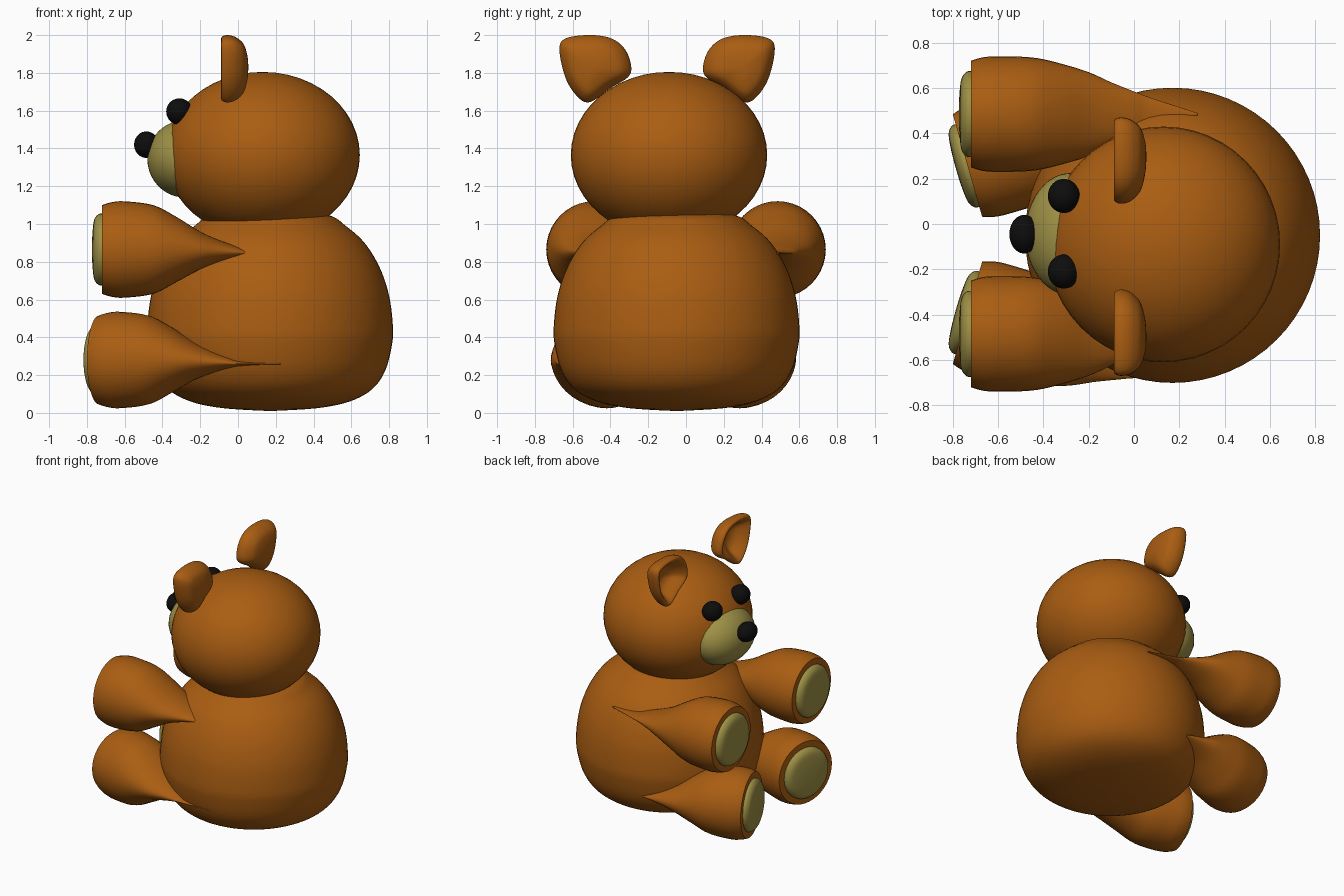
import bpy
import math
from mathutils import Vector, Matrix

old = bpy.data.objects.get("Cube")
if old:
    bpy.data.objects.remove(old, do_unlink=True)


def material(name, rgb):
    m = bpy.data.materials.new(name)
    m.use_nodes = True
    m.diffuse_color = (*rgb, 1)
    bsdf = m.node_tree.nodes["Principled BSDF"]
    bsdf.inputs["Base Color"].default_value = (*rgb, 1)
    bsdf.inputs["Roughness"].default_value = 0.6
    return m


BROWN = material("brown fur", (0.40, 0.11, 0.006))
BEIGE = material("beige pad", (0.34, 0.28, 0.06))
BLACK = material("black", (0.004, 0.004, 0.004))


def smooth_path(points, steps=5, closed=False):
    """Catmull-Rom curve through the points."""
    pts = [Vector(p) for p in points]
    n = len(pts)
    pick = (lambda i: pts[i % n]) if closed else (lambda i: pts[min(max(i, 0), n - 1)])
    out = []
    for i in range(n if closed else n - 1):
        a, b, c, d = (pick(i + k) for k in (-1, 0, 1, 2))
        for s in range(steps):
            t = s / steps
            out.append(b + (c - a) * t / 2 + (a - b * 2.5 + c * 2 - d / 2) * t * t
                       + (b * 3 - a - c * 3 + d) * t ** 3 / 2)
    return out if closed else out + [pts[-1]]


def finish(obj, mat, angle=50):
    obj.data.materials.append(mat)
    bpy.ops.object.select_all(action="DESELECT")
    obj.select_set(True)
    bpy.context.view_layer.objects.active = obj
    bpy.ops.object.shade_smooth_by_angle(angle=math.radians(angle))
    return obj


def loft(name, rings, mat, matrix=Matrix()):
    """Skin a list of equal rings and cap both ends."""
    n = len(rings[0])
    verts = [matrix @ Vector(p) for ring in rings for p in ring]
    faces = [(r * n + i, r * n + (i + 1) % n, (r + 1) * n + (i + 1) % n, (r + 1) * n + i)
             for r in range(len(rings) - 1) for i in range(n)]
    faces += [tuple(reversed(range(n))), tuple(range(len(verts) - n, len(verts)))]
    mesh = bpy.data.meshes.new(name)
    mesh.from_pydata(verts, [], faces)
    obj = bpy.data.objects.new(name, mesh)
    bpy.context.collection.objects.link(obj)
    bpy.context.view_layer.objects.active = obj
    obj.select_set(True)
    bpy.ops.object.mode_set(mode="EDIT")
    bpy.ops.mesh.select_all(action="SELECT")
    bpy.ops.mesh.normals_make_consistent(inside=False)
    bpy.ops.object.mode_set(mode="OBJECT")
    obj.select_set(False)
    return finish(obj, mat)


def circle(count=40):
    return [(math.cos(a), math.sin(a)) for a in (math.tau * i / count for i in range(count))]


def ball(name, centre, radii, mat):
    bpy.ops.mesh.primitive_uv_sphere_add(segments=48, ring_count=24, location=centre)
    obj = bpy.context.object
    obj.name = name
    obj.scale = radii
    bpy.ops.object.transform_apply(location=False, rotation=False, scale=True)
    return finish(obj, mat)


# Body: round profile of (radius, height)
profile = smooth_path([(0.01, 0.01), (0.25, 0.025), (0.42, 0.06), (0.54, 0.125), (0.61, 0.225),
                       (0.645, 0.36), (0.65, 0.46), (0.63, 0.62), (0.58, 0.77), (0.5, 0.9),
                       (0.4, 0.99), (0.3, 1.05), (0.01, 1.1)])
loft("body", [[(0.17 + p.x * c, -0.05 + p.x * s, p.y) for c, s in circle(64)]
              for p in profile], BROWN)

# Head and face
ball("head", (0.13, -0.09, 1.365), (0.515, 0.52, 0.44), BROWN)
ball("muzzle", (-0.28, -0.045, 1.345), (0.2, 0.27, 0.205), BEIGE)
ball("nose", (-0.485, -0.045, 1.42), (0.065, 0.085, 0.07), BLACK)
for side, word in ((1, "left"), (-1, "right")):
    ball(word + "_eye", (-0.31, -0.043 + side * 0.167, 1.595), (0.07, 0.075, 0.07), BLACK)

# Limbs: (distance from paw, half width, half height, height shift), ending in a flat wedge
limb = smooth_path([(0, 0.235, 0.235, 0), (0.05, 0.25, 0.25, 0), (0.12, 0.255, 0.255, 0),
                    (0.27, 0.25, 0.235, 0), (0.39, 0.225, 0.175, 0), (0.52, 0.185, 0.10, -0.005),
                    (0.62, 0.14, 0.06, -0.01), (0.72, 0.1, 0.03, -0.015),
                    (0.8, 0.07, 0.013, -0.02), (1.0, 0.005, 0.004, -0.02)])
pad = smooth_path([(0, 0.19), (-0.02, 0.186), (-0.042, 0.155), (-0.051, 0.08), (-0.053, 0.005)])


def add_limb(name, paw, turn):
    place = Matrix.Translation(paw) @ Matrix.Rotation(turn, 4, "Z")
    loft(name, [[(p[0], p[1] * c, p[3] + p[2] * s) for c, s in circle()] for p in limb],
         BROWN, place)
    loft(name + "_pad", [[(p.x, p.y * c, p.y * s) for c, s in circle()] for p in pad],
         BEIGE, place)


for side, word in ((1, "left"), (-1, "right")):
    add_limb(word + "_arm", (-0.72, side * 0.485, 0.865), 0)
    add_limb(word + "_leg", (-0.735, -0.067 + side * 0.325, 0.28), side * math.radians(16))

# Ears: outline of (sideways, height) swept through a domed back and a hollow front
outline = smooth_path([(0.19, 1.83), (0.22, 1.92), (0.29, 1.98), (0.4, 2.0), (0.53, 1.985),
                       (0.57, 1.93), (0.54, 1.78), (0.48, 1.68), (0.41, 1.645),
                       (0.3, 1.72), (0.21, 1.775)], closed=True)
centre = Vector((0.4, 1.83))
section = smooth_path([(0.055, 0.01), (0.05, 0.35), (0.03, 0.72), (-0.01, 0.93), (-0.05, 1.0),
                       (-0.08, 0.97), (-0.088, 0.88), (-0.065, 0.74), (-0.01, 0.5),
                       (0.015, 0.25), (0.02, 0.01)])
for side, word in ((1, "left"), (-1, "right")):
    rings = []
    for x, scale in section:
        ring = [centre + (p - centre) * scale for p in outline]
        rings.append([(x, -0.1 + side * q.x, q.y) for q in ring])
    loft(word + "_ear", rings, BROWN)
